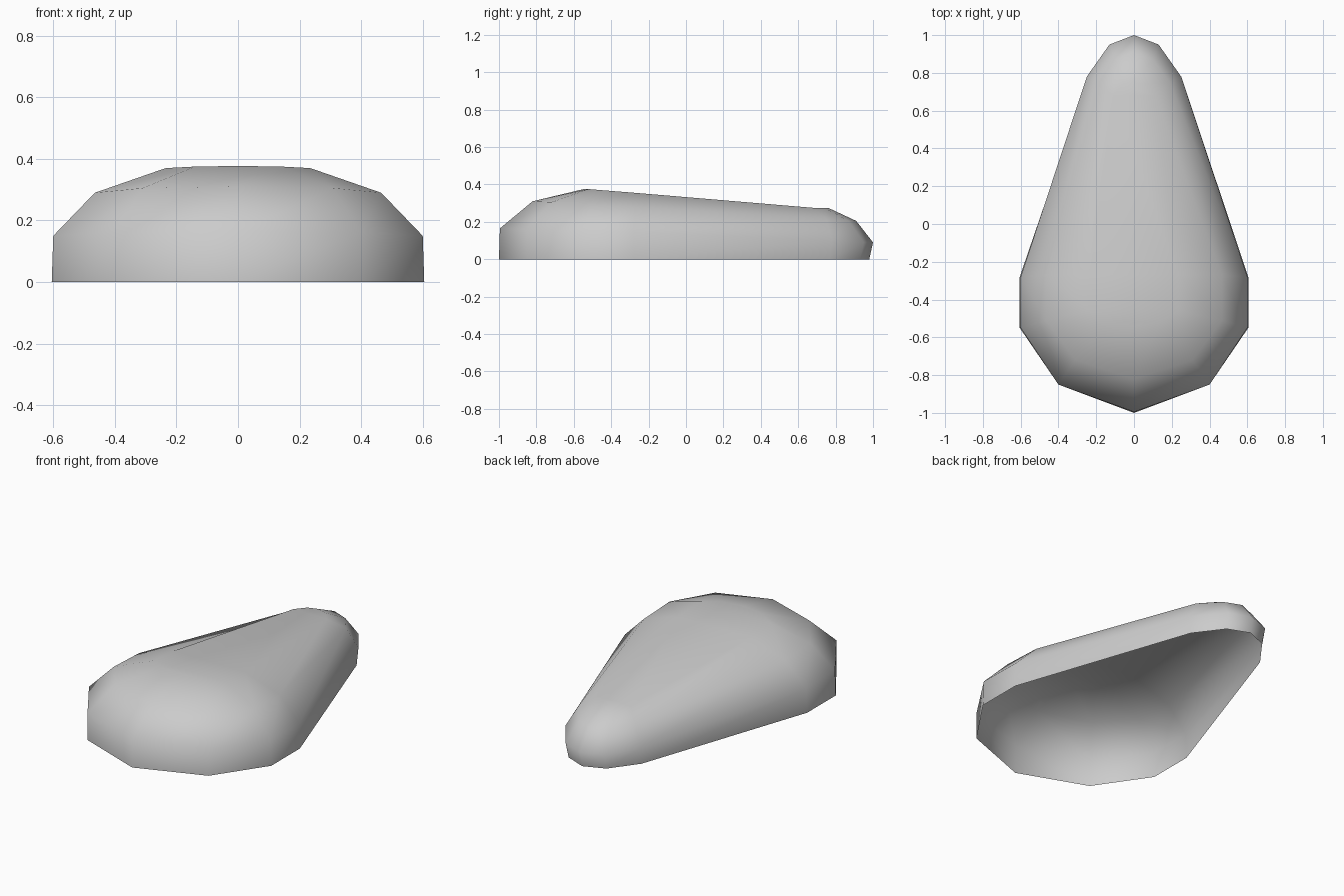
import bpy
import bmesh

cube = bpy.data.objects.get("Cube")
if cube:
    bpy.data.objects.remove(cube, do_unlink=True)

# One colour for the whole shell
grey = bpy.data.materials.new("light_grey")
grey.use_nodes = True
colour = (0.6, 0.6, 0.6, 1)
grey.diffuse_color = colour
bsdf = next(n for n in grey.node_tree.nodes if n.type == 'BSDF_PRINCIPLED')
bsdf.inputs["Base Color"].default_value = colour

# Half outlines from front tip to back tip, as (x, y, z)
base = [(0, -1, 0), (.4, -.85, 0), (.605, -.55, 0), (.605, -.28, 0),
        (.245, .77, 0), (.125, .93, 0), (0, .98, 0)]
waist = [(0, -.995, .165), (.4, -.85, .16), (.6, -.55, .15), (.6, -.28, .145),
         (.25, .78, .1), (.13, .95, .09), (0, 1, .09)]
shoulder = [(0, -.82, .31), (.31, -.72, .305), (.465, -.51, .29), (.465, -.27, .28),
            (.19, .75, .215), (.1, .87, .205), (0, .91, .205)]
crown = [(0, -.54, .377), (.14, -.52, .375), (.235, -.46, .37), (.235, -.27, .355),
         (.11, .68, .275), (.06, .74, .275), (0, .76, .275)]

bm = bmesh.new()


def make_ring(half):
    """Mirror a half outline into a closed loop of vertices."""
    mirrored = [(-x, y, z) for x, y, z in half[-2:0:-1]]
    return [bm.verts.new(p) for p in half + mirrored]


rings = [make_ring(half) for half in (base, waist, shoulder, crown)]
count = len(rings[0])

# Walls, open at the bottom
for low, high in zip(rings, rings[1:]):
    for i in range(count):
        j = (i + 1) % count
        bm.faces.new((low[i], low[j], high[j], high[i]))

# Crown cap, in strips from side to side
top = rings[-1]
for i in range(count // 2):
    strip = [top[i], top[i + 1], top[-i - 1], top[-i]]
    bm.faces.new(list(dict.fromkeys(strip)))

for face in bm.faces:
    face.smooth = True
mesh = bpy.data.meshes.new("teardrop_shell")
bm.to_mesh(mesh)
bm.free()
mesh.materials.append(grey)
shell = bpy.data.objects.new("teardrop_shell", mesh)
bpy.context.collection.objects.link(shell)
